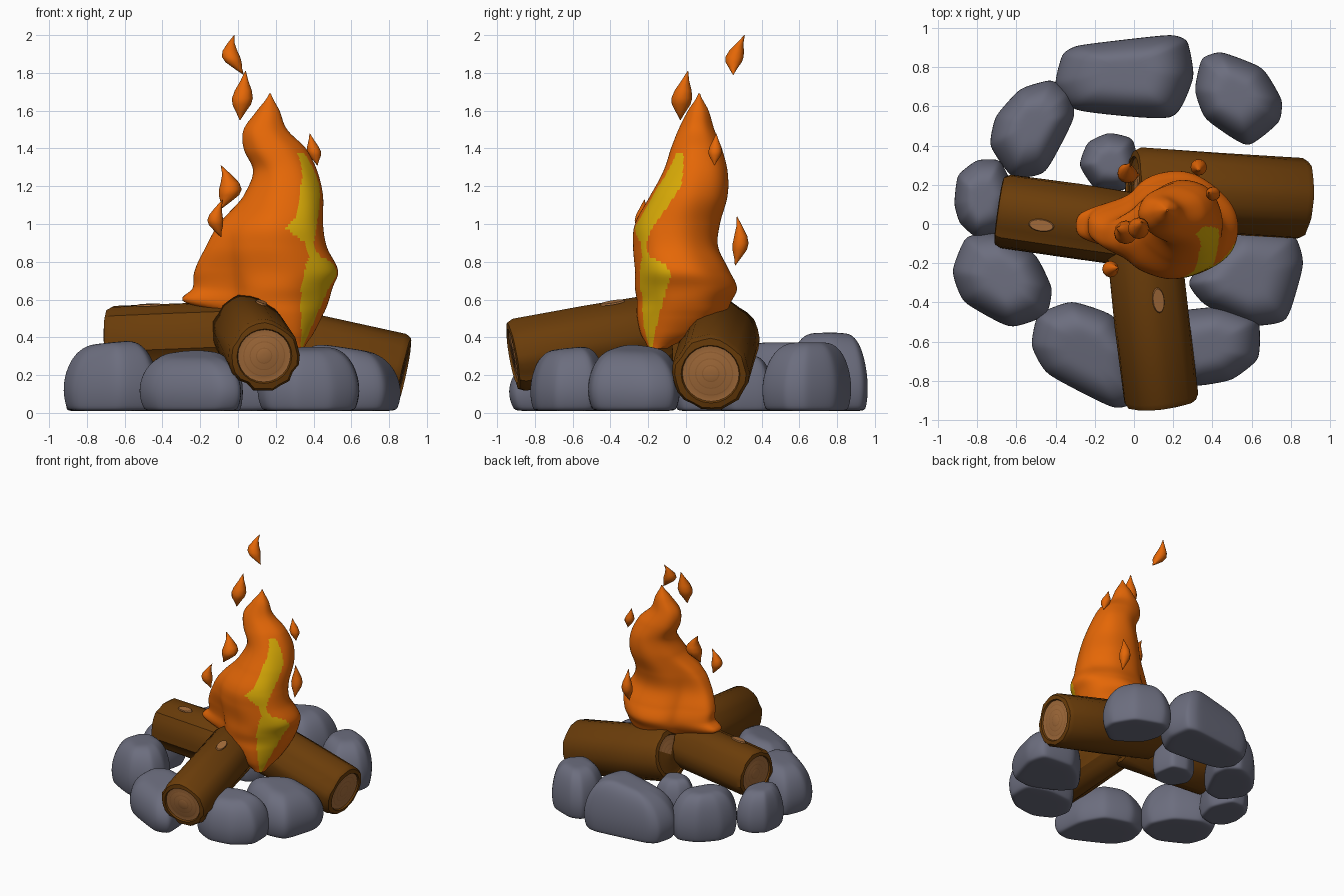
import bpy, bmesh, math, random
from mathutils import Vector, Matrix
from mathutils.bvhtree import BVHTree

random.seed(4)
if "Cube" in bpy.data.objects:
    bpy.data.objects.remove(bpy.data.objects["Cube"])


def material(name, *rgb):
    mat = bpy.data.materials.new(name)
    mat.use_nodes = True
    mat.diffuse_color = (*rgb, 1)
    mat.node_tree.nodes["Principled BSDF"].inputs["Base Color"].default_value = (*rgb, 1)
    return mat


STONE = material("slate grey", .15, .155, .21)
BARK = material("bark brown", .145, .046, .003)
WOOD = material("cut wood tan", .38, .155, .045)
GRAIN = material("wood grain", .32, .125, .034)
ORANGE = material("flame orange", .78, .135, .002)
YELLOW = material("flame yellow", .7, .41, .002)


def finish(name, bm, mats, angle, subdivide=0):
    mesh = bpy.data.meshes.new(name)
    bm.to_mesh(mesh)
    bm.free()
    for mat in mats:
        mesh.materials.append(mat)
    obj = bpy.data.objects.new(name, mesh)
    bpy.context.collection.objects.link(obj)
    bpy.ops.object.select_all(action="DESELECT")
    obj.select_set(True)
    bpy.context.view_layer.objects.active = obj
    if subdivide:
        obj.modifiers.new("rounding", "SUBSURF").levels = subdivide
        bpy.ops.object.modifier_apply(modifier="rounding")
    bpy.ops.object.shade_smooth_by_angle(angle=math.radians(angle))


def loft(rings, rule=lambda band, k: 0):
    """Skin a list of point rings; rule gives the material of each face."""
    bm = bmesh.new()
    rows = [[bm.verts.new(p) for p in ring] for ring in rings]
    n = len(rows[0])
    for band, (low, high) in enumerate(zip(rows, rows[1:])):
        for k in range(n):
            j = (k + 1) % n
            bm.faces.new((low[k], low[j], high[j], high[k])).material_index = rule(band, k)
    for row, band in ((rows[0], 0), (rows[-1], len(rows) - 2)):
        bm.faces.new(row).material_index = rule(band, 0)
    bm.normal_update()
    bmesh.ops.recalc_face_normals(bm, faces=bm.faces)
    return bm


def smooth_sample(table, z):
    """Catmull-Rom interpolation of table rows keyed by their first value."""
    last = len(table) - 1
    i = max(k for k in range(last) if table[k][0] <= z or k == 0)
    a, b, c, d = (table[min(max(i + s, 0), last)] for s in (-1, 0, 1, 2))
    t = (z - b[0]) / (c[0] - b[0])
    return [q + t / 2 * (r - p + t * (2 * p - 5 * q + 4 * r - s + t * (3 * (q - r) + s - p)))
            for p, q, r, s in zip(a, b, c, d)]


# Stones: ground outlines raised into rounded blocks with flat undersides
def stone(name, height, lean, *outline):
    corners = [Vector(p) for p in outline]
    plan = []
    for p, q in zip(corners, corners[1:] + corners[:1]):
        plan += [p.lerp(q, .12), p.lerp(q, .88)]
    middle = sum(corners, Vector((0, 0))) / len(corners)
    chips = [random.uniform(-.07, .07) for _ in corners]
    rings = []
    for share, scale in ((0, .5), (0, .88), (.04, .95), (.3, 1.03), (.6, .97), (.86, .8), (1, .54), (1.01, .27)):
        ring = []
        for k, p in enumerate(plan):
            reach = (p - middle) * (scale + chips[(k + 1) // 2 % len(chips)] * share)
            ring.append((*(middle + reach), .01 + height * share + Vector(lean).dot(reach) * share ** 2))
        rings.append(ring)
    finish(name, loft(rings), [STONE], 40, 2)


stone("stone_back", .39, (.18, 0), (-.41, .71), (-.37, .87), (-.3, .91), (.2, .97), (.28, .94),
      (.31, .75), (.21, .53), (-.32, .58))
stone("stone_back_right", .36, (0, 0), (.31, .68), (.34, .85), (.44, .88), (.66, .8), (.76, .63),
      (.75, .52), (.58, .38), (.36, .54))
stone("stone_right", .33, (-.15, 0), (.27, -.3), (.42, -.12), (.55, -.03), (.83, -.05), (.87, -.2),
      (.78, -.5), (.6, -.52), (.36, -.41))
stone("stone_front_right", .33, (0, .1), (.1, -.6), (.2, -.44), (.45, -.42), (.64, -.48), (.64, -.69),
      (.5, -.8), (.3, -.83), (.14, -.75))
stone("stone_front_left", .3, (.1, .2), (-.52, -.62), (-.49, -.46), (-.32, -.39), (-.1, -.46),
      (0, -.65), (.02, -.91), (-.1, -.94), (-.45, -.76))
stone("stone_left", .36, (.1, 0), (-.93, -.24), (-.86, -.06), (-.7, -.04), (-.5, -.15), (-.41, -.33),
      (-.44, -.47), (-.63, -.53), (-.88, -.4))
stone("stone_far_left", .31, (0, 0), (-.92, .1), (-.9, .25), (-.8, .33), (-.68, .33), (-.6, .15),
      (-.65, -.04), (-.8, -.07), (-.89, 0))
stone("stone_back_left", .36, (0, 0), (-.74, .4), (-.71, .55), (-.58, .69), (-.42, .74), (-.32, .67),
      (-.3, .55), (-.45, .25), (-.62, .23))
stone("stone_inner", .29, (0, 0), (-.28, .3), (-.24, .42), (-.13, .47), (0, .44), (.03, .25),
      (-.05, .17), (-.2, .17))


# Logs: grooved bark, ringed cut ends, optional knot plate on top
def log(name, inner, outer, radius, knot=None):
    inner, outer = Vector(inner), Vector(outer)
    axis = (outer - inner).normalized()
    up = (Vector((0, 0, 1)) - axis * axis.z).normalized()
    side = up.cross(axis)
    sides = 24
    shape = [random.uniform(.98, 1.03) - (.05 if k % 6 == 4 else 0) for k in range(sides)]
    # radius share, depth from the end
    half = [(.02, .012), (.2, .012), (.23, .014), (.38, .012), (.41, .014), (.56, .012),
            (.59, .014), (.74, .012), (.77, 0), (.92, .005), (1, .035)]
    length = (outer - inner).length
    profile = half + [(1.01, length / 2)] + [(r, length - d) for r, d in reversed(half)]
    rings = []
    for share, along in profile:
        ring = []
        for k in range(sides):
            a = math.tau * k / sides
            wobble = shape[k] * (1 + .012 * math.sin(9 * along + 3 * k)) if share > .8 else 1
            ring.append(inner + axis * along
                        + (side * math.cos(a) + up * math.sin(a)) * radius * share * wobble)
        rings.append(ring)
    cut = [1, 2, 1, 2, 1, 2, 1]
    bands = cut + [0] * (len(profile) - 1 - 2 * len(cut)) + cut
    # the inner end is dark except for a patch near its top
    bm = loft(rings, lambda band, k: bands[band] if band >= len(cut) or 2 <= k < sides // 3 else 0)
    if knot:
        above = inner.lerp(outer, knot) + up + side * .045
        spot, normal = BVHTree.FromBMesh(bm).ray_cast(above, -up)[:2]
        across = normal.cross(axis).normalized()
        frame = Matrix((across.cross(normal), across, normal)).transposed().to_4x4()
        plate = bmesh.new()
        bmesh.ops.create_cone(plate, cap_ends=True, segments=16, radius1=.066, radius2=.06, depth=.009,
                              matrix=Matrix.Translation(spot + normal * .004) @ frame
                              @ Matrix.Diagonal((1, .48, 1, 1)))
        finish(name + "_knot", plate, [WOOD], 30)
    finish(name, bm, [BARK, WOOD, GRAIN], 32)


log("log_right", (-.01, .19, .4), (.88, .13, .205), .203)
log("log_left", (.08, -.04, .405), (-.69, .07, .375), .19, .7)
log("log_front", (.045, -.1, .445), (.14, -.92, .3), .19, .32)

# Main flame: height, x low, x high, y low, y high, tongue bulge on the left
FLAME = [(.34, .26, .35, -.2, -.1, 0), (.42, .12, .4, -.24, .08, 0),
         (.52, 0, .45, -.26, .2, .06), (.59, -.06, .48, -.26, .24, .23),
         (.66, -.06, .5, -.27, .27, .18), (.75, -.07, .53, -.27, .23, .16),
         (.88, -.07, .47, -.28, .17, .1), (1, -.05, .45, -.27, .18, .05),
         (1.15, .03, .45, -.19, .22, 0), (1.28, .08, .42, -.12, .22, 0),
         (1.4, .03, .36, -.08, .19, 0), (1.5, .03, .26, -.04, .15, 0),
         (1.6, .1, .22, .01, .12, 0), (1.69, .165, .175, .065, .075, 0)]
# Yellow streak: height, start angle, end angle
STREAK = [(.34, -55, -35), (.6, -64, -27), (.75, -66, -14), (.79, -62, -20), (.83, -53, -40),
          (.9, -54, -42), (.98, -78, -34), (1.04, -66, -28), (1.2, -65, -18), (1.38, -50, -30)]
SEGMENTS, LEVELS = 120, 90
heights = [.34 + 1.35 * i / LEVELS for i in range(LEVELS + 1)]


def flame_ring(z):
    _, x0, x1, y0, y1, bulge = smooth_sample(FLAME, z)
    ring = []
    for k in range(SEGMENTS):
        a = math.tau * k / SEGMENTS - math.pi
        tongue = max(bulge, 0) * math.exp(-(a / .46) ** 4)
        ripple = 1 + .03 * math.sin(3 * a + 7 * z) * math.sin(2 * a) ** 2
        ring.append(Vector(((x0 + x1) / 2 - (x1 - x0) / 2 * math.cos(a) * ripple - tongue,
                            (y0 + y1) / 2 - (y1 - y0) / 2 * math.sin(a) * ripple, z)))
    return ring


def flame_colour(band, k):
    z = (heights[band] + heights[band + 1]) / 2
    angle = (360 * (k + .5) / SEGMENTS + 180) % 360 - 180
    for (za, a0, a1), (zb, b0, b1) in zip(STREAK, STREAK[1:]):
        if za <= z < zb:
            t = (z - za) / (zb - za)
            return int(a0 + (b0 - a0) * t < angle < a1 + (b1 - a1) * t)
    return 0


finish("flame", loft([flame_ring(z) for z in heights], flame_colour), [ORANGE, YELLOW], 60)


# Loose sparks: bowed, pointed lozenges between two tips
def spark(name, bottom, top, width, bow):
    bottom, top, bow = Vector(bottom), Vector(top), Vector((*bow, 0))
    rings = []
    for t, share in ((0, .03), (.15, .42), (.32, .9), (.45, 1), (.6, .82), (.8, .38), (1, .03)):
        centre = bottom.lerp(top, t) + bow * math.sin(math.pi * t)
        rings.append([centre + Vector((math.cos(a), math.sin(a), 0)) * width * share
                      for a in (math.tau * k / 12 for k in range(12))])
    finish(name, loft(rings), [ORANGE], 60)


spark("spark_top", (.03, .25, 1.79), (-.02, .31, 2), .048, (-.045, -.02))
spark("spark_upper", (.01, -.03, 1.55), (.04, .01, 1.81), .055, (0, -.01))
spark("spark_right", (.42, .15, 1.31), (.38, .16, 1.48), .036, (0, 0))
spark("spark_left", (-.09, -.06, 1.08), (-.09, -.02, 1.31), .06, (.05, 0))
spark("spark_front", (-.09, -.22, .93), (-.08, -.22, 1.13), .042, (-.035, -.01))
spark("spark_back", (.33, .26, .78), (.33, .27, 1.04), .042, (0, .025))
